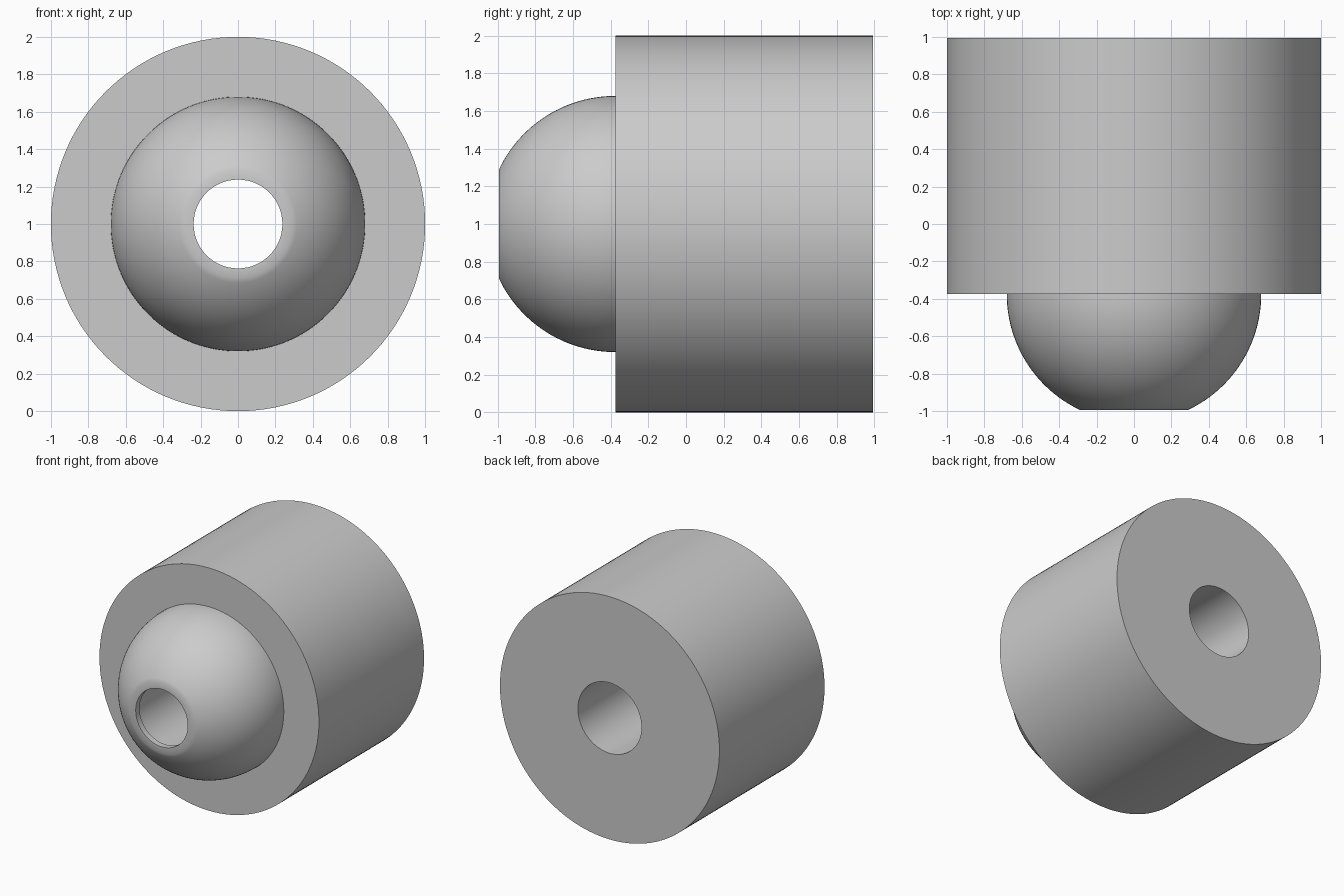
import bpy, bmesh, math
from mathutils import Matrix, Vector

cube = bpy.data.objects.get("Cube")
if cube:
    bpy.data.objects.remove(cube, do_unlink=True)

# Material
GREY = (0.6, 0.6, 0.6, 1)
mat = bpy.data.materials.new("plain grey")
mat.use_nodes = True
mat.diffuse_color = GREY
mat.node_tree.nodes["Principled BSDF"].inputs["Base Color"].default_value = GREY

# Main dimensions
SEGMENTS = 128
END = 0.993
SHOULDER = -0.375
BODY_R, DOME_R, BORE_R, MOUTH_R = 1.0, 0.68, 0.29, 0.237
LIP = 0.05

# Half section as (radius, y): body, shoulder, dome, mouth lip, bore
profile = [(BORE_R, END), (BODY_R, END), (BODY_R, SHOULDER)]
dome_end = math.acos(BORE_R / DOME_R)
dome_depth = END + SHOULDER
steps = 28
for i in range(steps + 1):
    a = dome_end * i / steps
    profile.append((DOME_R * math.cos(a),
                    SHOULDER - dome_depth * math.sin(a) / math.sin(dome_end)))
profile += [(MOUTH_R, -END), (MOUTH_R, -END + LIP), (BORE_R, -END + LIP)]

# Revolve the closed section around the y axis
bm = bmesh.new()
verts = [bm.verts.new((r, y, 0)) for r, y in profile]
edges = [bm.edges.new((v, verts[(i + 1) % len(verts)])) for i, v in enumerate(verts)]
bmesh.ops.spin(bm, geom=verts + edges, cent=(0, 0, 0), axis=(0, 1, 0),
               angle=math.tau, steps=SEGMENTS, use_merge=True)
bmesh.ops.remove_doubles(bm, verts=bm.verts, dist=1e-5)
bmesh.ops.recalc_face_normals(bm, faces=bm.faces)
bmesh.ops.transform(bm, matrix=Matrix.Translation(Vector((0, 0, BODY_R))), verts=bm.verts)

mesh = bpy.data.meshes.new("domed_bushing")
bm.to_mesh(mesh)
bm.free()
mesh.materials.append(mat)
bushing = bpy.data.objects.new("domed_bushing", mesh)
bpy.context.collection.objects.link(bushing)

# Smooth round surfaces, crisp rims
bpy.ops.object.select_all(action="DESELECT")
bushing.select_set(True)
bpy.context.view_layer.objects.active = bushing
bpy.ops.object.shade_smooth_by_angle(angle=math.radians(30))
